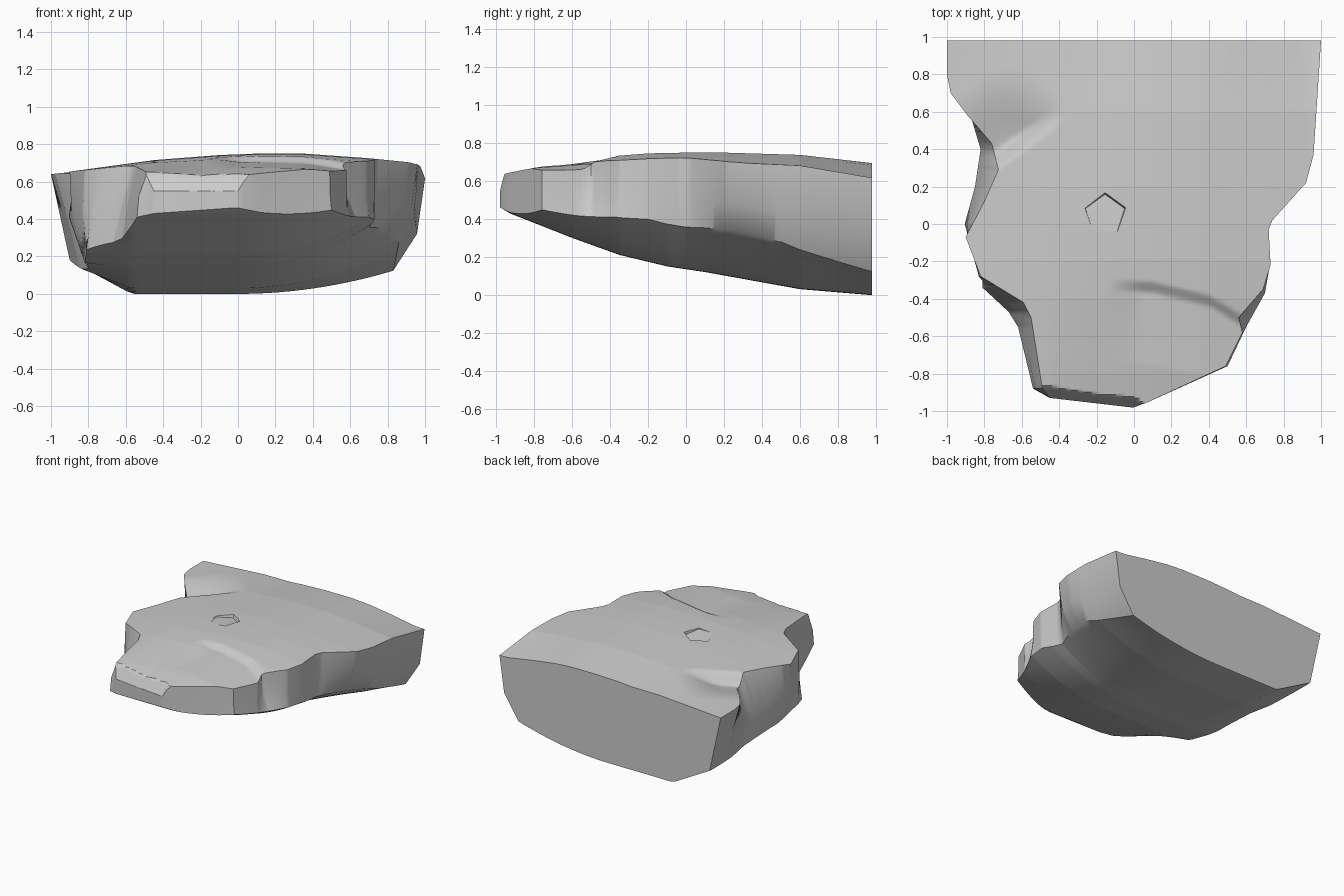
import bpy, bmesh, math

if "Cube" in bpy.data.objects:
    bpy.data.objects.remove(bpy.data.objects["Cube"])


def lerp_table(table, v):
    """Piecewise-linear lookup in a short list of (key, value)."""
    if v <= table[0][0]:
        return table[0][1]
    for (a, p), (b, q) in zip(table, table[1:]):
        if v <= b:
            return p + (q - p) * (v - a) / (b - a)
    return table[-1][1]


def clamp(v):
    return max(0.0, min(1.0, v))


def smooth(v):
    v = clamp(v)
    return v * v * (3 - 2 * v)


# Side outlines seen from above: (y, x) at the top rim, mid wall and lower rim
LEFT_TOP = [(-.98, -.02), (-.93, -.45), (-.88, -.49), (-.5, -.55), (-.42, -.59), (-.28, -.82),
            (-.07, -.9), (.12, -.8), (.29, -.725), (.43, -.76), (.58, -.89), (.7, -.98), (.8, -1), (.98, -1)]
LEFT_MID = [(-.98, -.02), (-.93, -.45), (-.88, -.53), (-.55, -.59), (-.47, -.62), (-.34, -.78), (-.28, -.83),
            (0, -.905), (.2, -.85), (.4, -.82), (.7, -.91), (.98, -.95)]
LEFT_LOW = [(-.98, -.02), (-.93, -.45), (-.88, -.54), (-.55, -.62), (-.47, -.67), (-.34, -.81),
            (0, -.82), (.4, -.8), (.98, -.9)]
RIGHT_TOP = [(-.98, 0), (-.95, .08), (-.76, .49), (-.58, .58), (-.5, .56), (-.43, .62), (-.35, .69),
             (-.22, .73), (-.03, .72), (.02, .74), (.22, .92), (.37, .96), (.98, 1)]
RIGHT_LOW = [(-.98, 0), (-.95, .08), (-.76, .5), (-.55, .6), (-.37, .7), (-.2, .73), (0, .7),
             (.22, .79), (.5, .86), (.98, .83)]
# Underside along y: keel height, and how strongly each side curls up
KEEL = [(-.98, .46), (-.93, .43), (-.6, .30), (-.35, .21), (-.1, .15), (.1, .12), (.6, .03), (.96, 0)]
CURL = [(-.98, .2), (-.4, .25), (0, .29), (.45, .21), (.98, .115)]
LEFT_CURL = [(-.6, .3), (-.3, .1), (0, .13), (.98, .55)]
# Upper face: cross profile, lengthwise drop, and the front ledge line
CROWN = [(-1, .64), (-.45, .715), (-.1, .742), (.1, .75), (.35, .75), (.7, .725), (.95, .70)]
DROP = [(-.98, .115), (-.8, .08), (-.6, .05), (-.4, .02), (-.2, .004), (0, 0), (.2, 0), (.6, .012), (.98, .055)]
LEDGE = [(-.15, -.34), (-.08, -.29), (.1, -.3), (.4, -.37), (.58, -.48)]


def top_z(x, y):
    z = lerp_table(CROWN, x)
    z -= lerp_table(DROP, y) * (clamp((x + 1) / .8) + .5 * clamp((x - .5) / .4) * (y > 0))
    # front ledge
    d = lerp_table(LEDGE, x) - y
    z -= .035 * smooth(d / .08) * smooth((x + .17) / .25) * clamp(1 - d / .45)
    # scooped hollow at the back left
    px, py = x + .72, y - .29
    s, d = .812 * px + .584 * py, -.584 * px + .812 * py
    z -= .085 * smooth(d / .1) * smooth(1 - d / .45) * smooth((.5 - s) / .35)
    # chamfer on the front lip
    lip = -.93 - .05 * clamp((x + .45) / .45)
    return min(z, .55 + 1.7 * max(0, y - lip) + max(0, x))


def low_z(x, y):
    return (lerp_table(KEEL, y) + lerp_table(CURL, y) * (max(0, x) / .8) ** 2
            + lerp_table(LEFT_CURL, y) * max(0, -.57 - x))


def section(y, n=100):
    """Closed ring of the slab at one y."""
    lt, lm, ll = (lerp_table(t, y) for t in (LEFT_TOP, LEFT_MID, LEFT_LOW))
    rt, rl = lerp_table(RIGHT_TOP, y), lerp_table(RIGHT_LOW, y)
    zl, zr = low_z(ll, y), low_z(rl, y)
    tl, tr = top_z(lt, y), top_z(rt, y)
    ring = [(x, y, low_z(x, y)) for x in (ll + (rl - ll) * i / 40 for i in range(41))]
    ring.append((.25 * rl + .75 * rt, y, zr + .4 * (tr - zr)))
    for i in range(n + 1):
        x = rt + (lt - rt) * i / n
        ring.append((x, y, top_z(x, y)))
    ring.append((lm, y, zl + .5 * (tl - zl)))
    return ring


# Rock slab lofted from front to back
keys = {round(-.98 + 1.96 * i / 170, 4) for i in range(171)}
for table in (LEFT_TOP, LEFT_MID, RIGHT_TOP):
    for k, _ in table:
        keys = {v for v in keys if abs(v - k) > .005} | {k}
bm = bmesh.new()
rings = [[bm.verts.new(p) for p in section(y)] for y in sorted(keys)]
for a, b in zip(rings, rings[1:]):
    for i in range(len(a)):
        j = (i + 1) % len(a)
        bm.faces.new((a[i], a[j], b[j], b[i]))
bm.faces.new(rings[0])
bm.faces.new(rings[-1])
bmesh.ops.recalc_face_normals(bm, faces=bm.faces)
mesh = bpy.data.meshes.new("rock_slab")
bm.to_mesh(mesh)
bm.free()
slab = bpy.data.objects.new("rock_slab", mesh)
bpy.context.collection.objects.link(slab)

# Small tilted five-sided chip in the upper face
bpy.ops.mesh.primitive_cone_add(vertices=5, radius1=.11, radius2=.145, depth=.12,
                                location=(-.155, .055, .785), rotation=(-.1, 0, 0))
cutter = bpy.context.object
cutter.name = "chip_cutter"
cutter.hide_render = True
cut = slab.modifiers.new("chip", 'BOOLEAN')
cut.operation = 'DIFFERENCE'
cut.object = cutter
bpy.ops.object.select_all(action='DESELECT')
slab.select_set(True)
bpy.context.view_layer.objects.active = slab
bpy.ops.object.modifier_apply(modifier=cut.name)
bpy.data.objects.remove(cutter)
bpy.ops.object.shade_smooth_by_angle(angle=math.radians(32))
